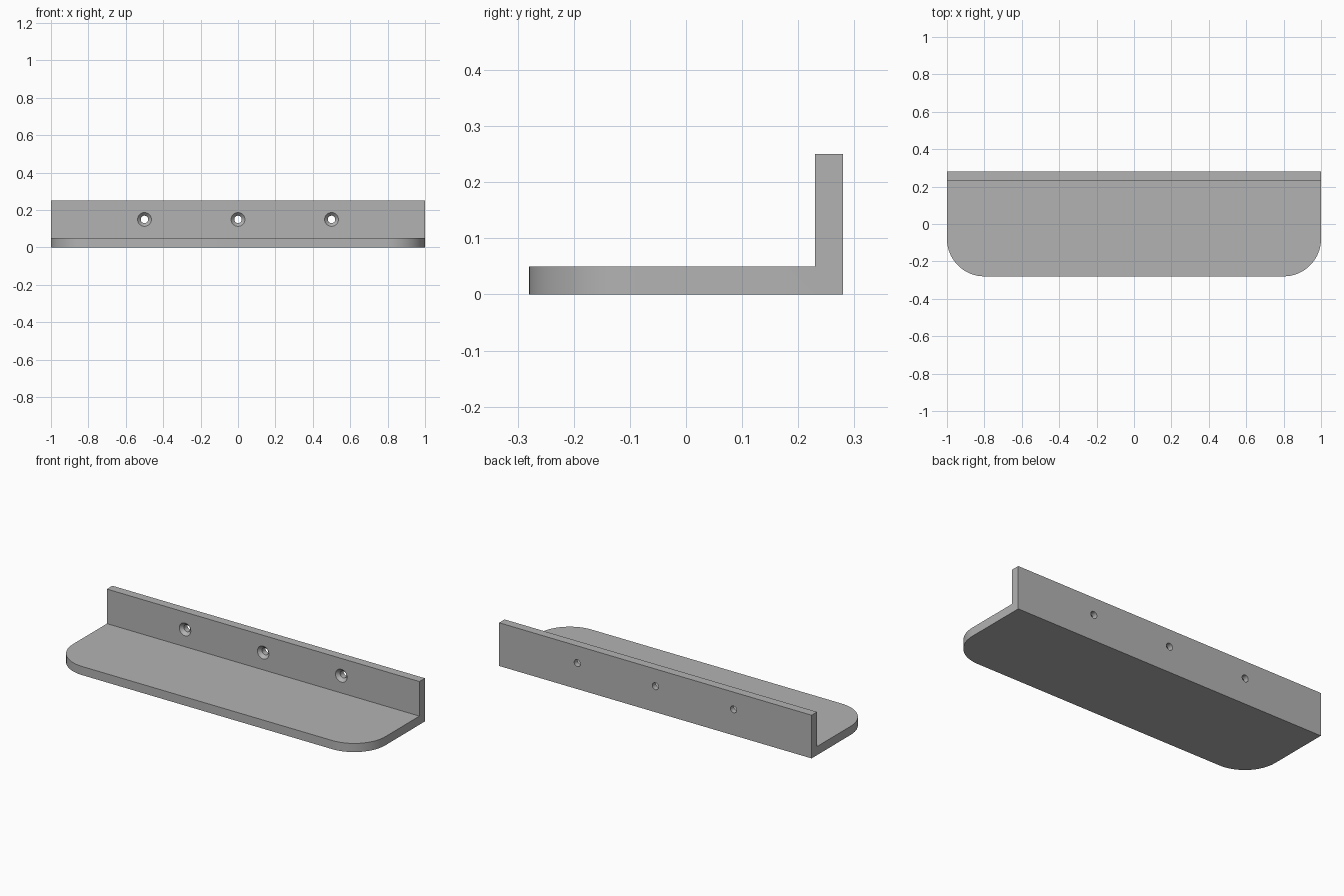
import bpy, bmesh, math
from mathutils import Vector

cube = bpy.data.objects.get("Cube")
if cube:
    bpy.data.objects.remove(cube, do_unlink=True)

HALF_LENGTH, HALF_DEPTH = 1.0, 0.28
THICK, HEIGHT, CORNER = 0.05, 0.25, 0.2
HOLE_Z, HOLE_R, SINK_R, SINK_DEPTH = 0.15, 0.02, 0.037, 0.018
WALL_Y = HALF_DEPTH - THICK

grey = bpy.data.materials.new("plain grey")
grey.use_nodes = True
colour = (0.45, 0.45, 0.45, 1)
grey.diffuse_color = colour
grey.node_tree.nodes["Principled BSDF"].inputs["Base Color"].default_value = colour


def make_object(name, bm):
    bmesh.ops.recalc_face_normals(bm, faces=bm.faces)
    mesh = bpy.data.meshes.new(name)
    bm.to_mesh(mesh)
    bm.free()
    mesh.materials.append(grey)
    obj = bpy.data.objects.new(name, mesh)
    bpy.context.collection.objects.link(obj)
    return obj


# L-shaped section extruded along the length
bm = bmesh.new()
section = [(-HALF_DEPTH, 0), (HALF_DEPTH, 0), (HALF_DEPTH, HEIGHT),
           (WALL_Y, HEIGHT), (WALL_Y, THICK), (-HALF_DEPTH, THICK)]
end = bm.faces.new([bm.verts.new((-HALF_LENGTH, y, z)) for y, z in section])
result = bmesh.ops.extrude_face_region(bm, geom=[end])
moved = [g for g in result["geom"] if isinstance(g, bmesh.types.BMVert)]
bmesh.ops.translate(bm, verts=moved, vec=Vector((2 * HALF_LENGTH, 0, 0)))
bmesh.ops.recalc_face_normals(bm, faces=bm.faces)

# Rounded front corners
corners = [e for e in bm.edges
           if all(v.co.y < -HALF_DEPTH + 0.001 for v in e.verts)
           and abs(e.verts[0].co.x - e.verts[1].co.x) < 0.001]
bmesh.ops.bevel(bm, geom=corners, offset=CORNER, segments=16, profile=0.5,
                affect='EDGES', clamp_overlap=False)
shelf = make_object("wall_shelf", bm)

# Countersunk screw holes, cut by one turned profile per hole
bm = bmesh.new()
profile = [(SINK_R, WALL_Y - 0.02), (SINK_R, WALL_Y),
           (HOLE_R, WALL_Y + SINK_DEPTH), (HOLE_R, HALF_DEPTH + 0.02)]
SIDES = 32
for x in (-0.5, 0, 0.5):
    rings = []
    for r, y in profile:
        angles = [2 * math.pi * i / SIDES for i in range(SIDES)]
        rings.append([bm.verts.new((x + r * math.cos(a), y, HOLE_Z + r * math.sin(a)))
                      for a in angles])
    for a, b in zip(rings, rings[1:]):
        for i in range(SIDES):
            j = (i + 1) % SIDES
            bm.faces.new((a[i], a[j], b[j], b[i]))
    bm.faces.new(rings[0])
    bm.faces.new(rings[-1])
cutter = make_object("screw_hole_cutter", bm)
cutter.hide_render = True

cut = shelf.modifiers.new("screw_holes", 'BOOLEAN')
cut.operation = 'DIFFERENCE'
cut.solver = 'EXACT'
cut.object = cutter

# Apply the cut, drop the cutter, shade the curves smooth
bpy.ops.object.select_all(action='DESELECT')
bpy.context.view_layer.objects.active = shelf
shelf.select_set(True)
bpy.ops.object.modifier_apply(modifier=cut.name)
bpy.data.objects.remove(cutter, do_unlink=True)
bpy.ops.object.shade_smooth_by_angle(angle=math.radians(30))
